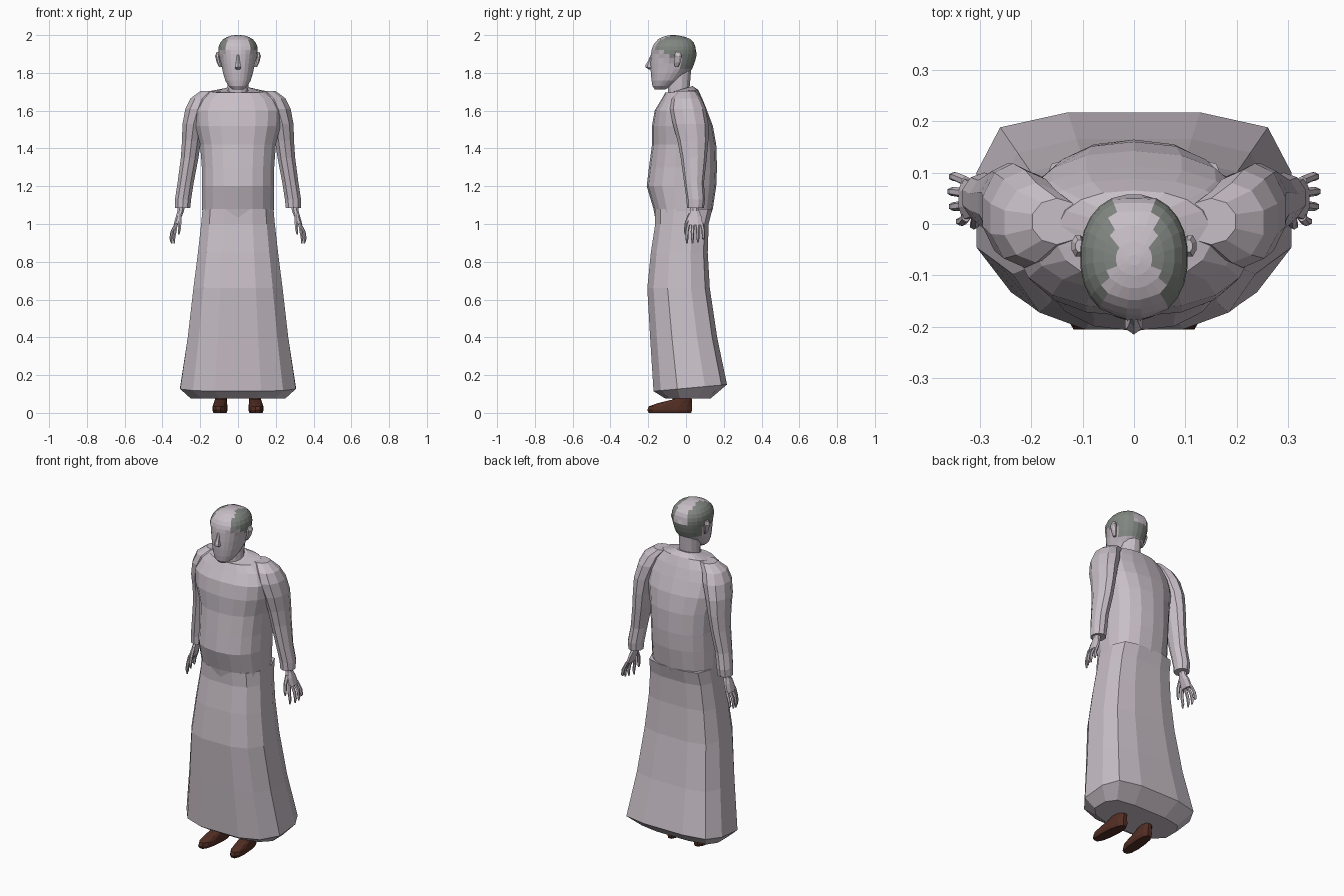
import bpy, bmesh, math


def material(name, rgb):
    m = bpy.data.materials.new(name)
    m.diffuse_color = (*rgb, 1)
    return m


PALE = material("pale mauve", (0.58, 0.52, 0.57))
GREY = material("hair grey", (0.22, 0.24, 0.22))
BROWN = material("shoe brown", (0.085, 0.027, 0.017))


def oval(n, power=1.0):
    """Unit cross-section with n sides; power < 1 makes it squarer."""
    pts = []
    for i in range(n):
        a = 2 * math.pi * (i + 0.5) / n
        c, s = math.cos(a), math.sin(a)
        pts.append((math.copysign(abs(c) ** power, c), math.copysign(abs(s) ** power, s)))
    return pts


def loft(name, rings, section, mat, side=1):
    """Rings are (z, centre x, half width, front y, back y, optional back lift)."""
    bm = bmesh.new()
    loops = []
    for z, cx, rx, yf, yb, *lift in rings:
        k = lift[0] if lift else 0
        loops.append([bm.verts.new((side * (cx + u * rx),
                                    (yf + yb) / 2 + v * (yb - yf) / 2,
                                    z + k * (v + 1) / 2)) for u, v in section])
    n = len(section)
    for a, b in zip(loops, loops[1:]):
        for i in range(n):
            j = (i + 1) % n
            bm.faces.new((a[i], a[j], b[j], b[i]))
    bm.faces.new(loops[0])
    bm.faces.new(loops[-1])
    bmesh.ops.recalc_face_normals(bm, faces=bm.faces)
    me = bpy.data.meshes.new(name)
    bm.to_mesh(me)
    bm.free()
    me.materials.append(mat)
    ob = bpy.data.objects.new(name, me)
    bpy.context.collection.objects.link(ob)
    return ob


# Long skirt of the robe: flat front and back, chamfered sides, closed hem
half = [(0.4, -1), (0.78, -0.8), (1, -0.35), (1, 0.4), (0.85, 0.85), (0.42, 1)]
skirt_section = half + [(-u, v) for u, v in reversed(half)]
loft("robe_skirt", [
    (0.076, 0, 0.25, -0.11, 0.13),
    (0.115, 0, 0.306, -0.172, 0.217, 0.035),
    (0.40, 0, 0.266, -0.19, 0.165),
    (0.66, 0, 0.236, -0.205, 0.126),
    (0.85, 0, 0.212, -0.186, 0.115),
    (1.00, 0, 0.195, -0.163, 0.12),
    (1.08, 0, 0.188, -0.165, 0.14),
], skirt_section, PALE)

# Upper robe: belly, chest and sloping shoulders
loft("robe_torso", [
    (1.00, 0, 0.188, -0.158, 0.115),
    (1.08, 0, 0.192, -0.172, 0.142),
    (1.20, 0, 0.194, -0.208, 0.16),
    (1.30, 0, 0.194, -0.196, 0.164),
    (1.42, 0, 0.203, -0.180, 0.16),
    (1.52, 0, 0.228, -0.180, 0.142),
    (1.60, 0, 0.232, -0.166, 0.112),
    (1.66, 0, 0.202, -0.130, 0.088),
    (1.695, 0, 0.15, -0.11, 0.065, 0.015),
    (1.69, 0, 0.068, -0.105, 0.035, 0.04),
], oval(18, 0.85), PALE)

for side, label in ((1, "right"), (-1, "left")):
    # Sleeve from shoulder to cuff
    loft("sleeve_" + label, [
        (1.705, 0.15, 0.05, -0.04, 0.05),
        (1.665, 0.19, 0.065, -0.075, 0.08),
        (1.61, 0.212, 0.07, -0.085, 0.105),
        (1.53, 0.235, 0.062, -0.07, 0.118),
        (1.44, 0.246, 0.053, -0.045, 0.118),
        (1.35, 0.256, 0.049, -0.028, 0.11),
        (1.22, 0.277, 0.045, -0.01, 0.095),
        (1.13, 0.291, 0.045, 0.003, 0.1),
        (1.085, 0.293, 0.042, 0.005, 0.095),
    ], oval(10), PALE, side)
    # Wrist and palm
    loft("hand_" + label, [
        (1.11, 0.299, 0.02, 0.025, 0.07),
        (1.07, 0.303, 0.019, 0.022, 0.072),
        (1.04, 0.313, 0.017, 0.01, 0.085),
        (0.995, 0.328, 0.014, 0.006, 0.092),
    ], oval(8), PALE, side)
    # Four fingers, curving outwards then down
    for i in range(4):
        y = 0.014 + 0.023 * i
        tip = 0.905 + (0, 0, 0.005, 0.02)[i]
        dx = (-0.012, 0.002, 0.005, 0.002)[i]
        sp = (i - 1.5) * 0.006
        loft(f"finger_{i + 1}_{label}", [
            (1.005, 0.326, 0.009, y - 0.01, y + 0.01),
            (0.96, 0.345 + dx, 0.009, y + sp - 0.009, y + sp + 0.009),
            (0.925, 0.351 + dx, 0.008, y + sp - 0.008, y + sp + 0.008),
            (tip - 0.007, 0.349 + dx, 0.004, y + sp - 0.004, y + sp + 0.004),
        ], oval(6), PALE, side)
    # Thumb
    loft("thumb_" + label, [
        (1.055, 0.307, 0.011, 0.012, 0.035),
        (1.01, 0.308, 0.01, -0.006, 0.013),
        (0.97, 0.311, 0.009, -0.011, 0.006),
        (0.945, 0.313, 0.004, -0.008, 0.001),
    ], oval(6), PALE, side)
    # Ear
    loft("ear_" + label, [
        (1.83, 0.092, 0.008, -0.06, -0.04),
        (1.855, 0.102, 0.012, -0.062, -0.028),
        (1.89, 0.109, 0.013, -0.065, -0.02),
        (1.91, 0.106, 0.008, -0.055, -0.03),
    ], oval(8), PALE, side)
    # Shoe with low ankle
    shoe = loft("shoe_" + label, [
        (0.0, 0.095, 0.033, -0.2, 0.03),
        (0.015, 0.095, 0.038, -0.208, 0.035),
        (0.035, 0.095, 0.037, -0.2, 0.034),
        (0.052, 0.095, 0.034, -0.15, 0.033),
        (0.07, 0.095, 0.031, -0.075, 0.032),
        (0.12, 0.095, 0.029, -0.045, 0.03),
    ], oval(12, 0.8), BROWN, side)
    for v in shoe.data.vertices:  # toes turned slightly out
        v.co.x -= side * 0.08 * (v.co.y + 0.08)

# Neck
loft("neck", [
    (1.64, 0, 0.062, -0.095, 0.035),
    (1.71, 0, 0.056, -0.098, 0.02),
    (1.82, 0, 0.058, -0.1, 0.03),
], oval(12), PALE)

# Head
head_rings = [
    (1.712, 0, 0.028, -0.165, -0.11),
    (1.73, 0, 0.05, -0.178, -0.075),
    (1.76, 0, 0.068, -0.183, -0.03),
    (1.80, 0, 0.08, -0.187, 0.012),
    (1.82, 0, 0.084, -0.188, 0.028),
    (1.85, 0, 0.09, -0.188, 0.04),
    (1.88, 0, 0.095, -0.187, 0.048),
    (1.90, 0, 0.098, -0.186, 0.052),
    (1.92, 0, 0.099, -0.183, 0.053),
    (1.94, 0, 0.097, -0.177, 0.05),
    (1.96, 0, 0.089, -0.165, 0.042),
    (1.978, 0, 0.075, -0.148, 0.025),
    (1.99, 0, 0.055, -0.125, -0.002),
    (1.997, 0, 0.033, -0.1, -0.035),
    (2.0, 0, 0.012, -0.08, -0.06),
]
head = loft("head", head_rings, oval(24, 0.92), PALE)
head.data.materials.append(GREY)


def is_hair(c):
    """Sides and back of the scalp, with a bald strip over the crown."""
    if c.y < -0.148:
        return False
    low = 1.915 if c.y < -0.1 else 1.885 if c.y < -0.035 else 1.82
    strip = 0.035 + max(0, -0.08 - c.y) * 0.35
    return c.z > low and (abs(c.x) > strip or (c.y > 0 and c.z < 1.9))


# Paint the hair faces and puff them out a little
puffed = set()
for f in head.data.polygons:
    if is_hair(f.center):
        f.material_index = 1
        puffed.update(f.vertices)
for i in puffed:
    v = head.data.vertices[i]
    v.co.x *= 1.06
    v.co.y = -0.065 + (v.co.y + 0.065) * 1.05

# Nose
loft("nose", [
    (1.818, 0, 0.012, -0.195, -0.17),
    (1.828, 0, 0.02, -0.214, -0.17),
    (1.84, 0, 0.016, -0.215, -0.17),
    (1.865, 0, 0.01, -0.2, -0.17),
    (1.895, 0, 0.007, -0.188, -0.17),
], oval(6), PALE)
